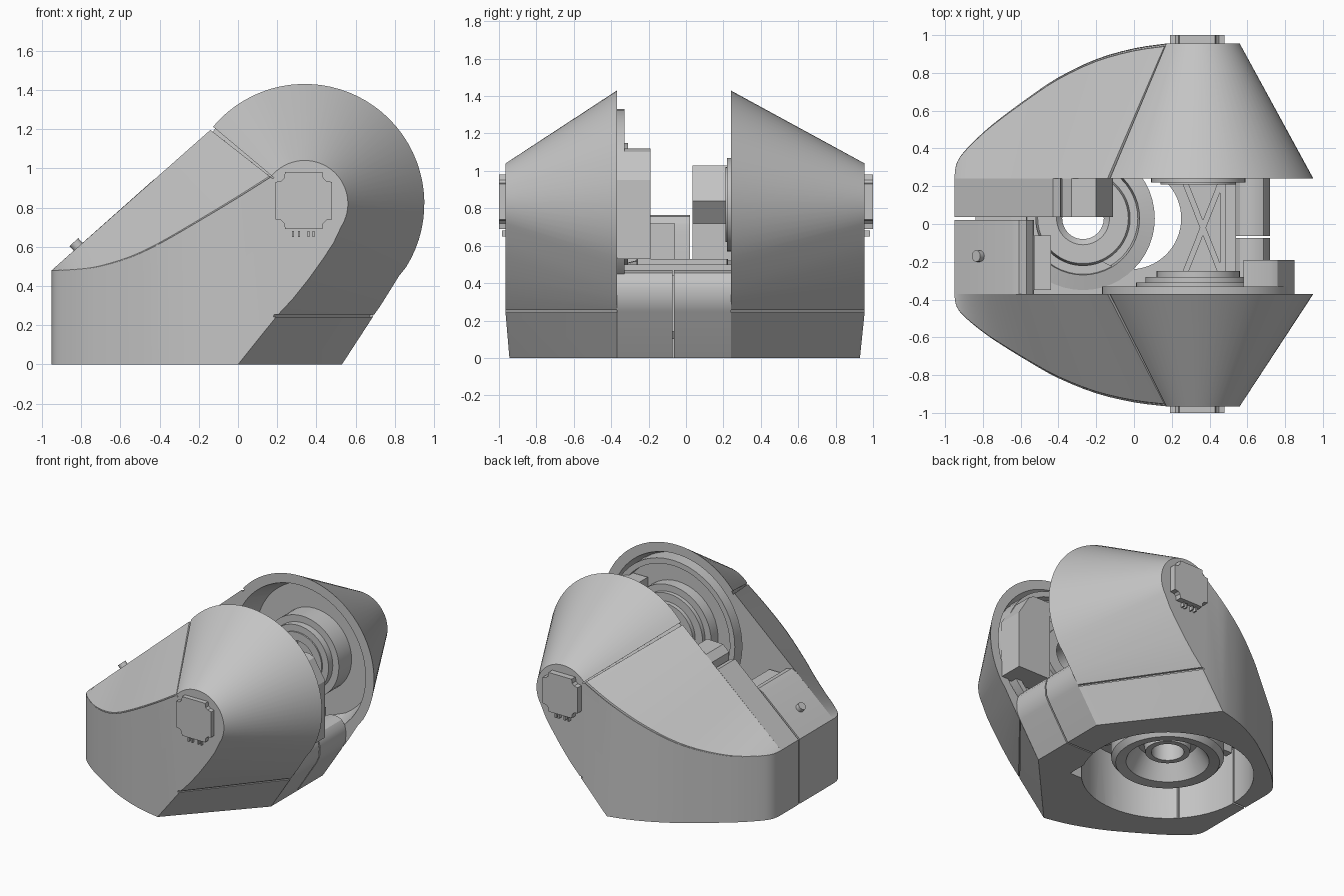
import bpy, bmesh, math
from mathutils import Vector, Matrix

if "Cube" in bpy.data.objects:
    bpy.data.objects.remove(bpy.data.objects["Cube"], do_unlink=True)

GREY = (0.55, 0.55, 0.55, 1)
mat = bpy.data.materials.new("plain grey")
mat.use_nodes = True
mat.diffuse_color = GREY
mat.node_tree.nodes["Principled BSDF"].inputs["Base Color"].default_value = GREY

HUB = Vector((0.34, 0.82))         # cheek axis in x, z
BEARING = Vector((-0.27, 0.03))    # base axis in x, y


def shade(ob):
    bpy.ops.object.select_all(action='DESELECT')
    ob.select_set(True)
    bpy.context.view_layer.objects.active = ob
    bpy.ops.object.shade_smooth_by_angle(angle=math.radians(28))


def finish(bm, name):
    bmesh.ops.recalc_face_normals(bm, faces=bm.faces[:])
    mesh = bpy.data.meshes.new(name)
    bm.to_mesh(mesh)
    bm.free()
    mesh.materials.append(mat)
    ob = bpy.data.objects.new(name, mesh)
    bpy.context.collection.objects.link(ob)
    shade(ob)
    return ob


def prism(name, pts, y0, y1):
    """Extrude an x, z outline from y0 to y1."""
    bm = bmesh.new()
    a, b = [[bm.verts.new((x, y, z)) for x, z in pts] for y in (y0, y1)]
    bm.faces.new(a)
    bm.faces.new(b)
    for i in range(len(pts)):
        bm.faces.new((a[i - 1], a[i], b[i], b[i - 1]))
    return finish(bm, name)


def box(name, x0, x1, y0, y1, z0, z1):
    return prism(name, [(x0, z0), (x1, z0), (x1, z1), (x0, z1)], y0, y1)


def lathe(name, profile, place, steps=48):
    """Revolve a closed radius, height outline about a placed z axis."""
    bm = bmesh.new()
    rings = []
    for i in range(steps):
        a = math.tau * i / steps
        rings.append([bm.verts.new(place @ Vector((r * math.cos(a), r * math.sin(a), h)))
                      for r, h in profile])
    for i in range(steps):
        p, q = rings[i - 1], rings[i]
        for j in range(len(profile)):
            bm.faces.new((p[j - 1], p[j], q[j], q[j - 1]))
    return finish(bm, name)


def rod(name, r, length, place, steps=20):
    bm = bmesh.new()
    bmesh.ops.create_cone(bm, cap_ends=True, segments=steps, radius1=r, radius2=r,
                          depth=length, matrix=place)
    return finish(bm, name)


def cut(ob, centre, r, z0, z1):
    """Cut a vertical round hole and discard the cutter."""
    cutter = rod("hole_cutter", r, z1 - z0,
                 Matrix.Translation((*centre, (z0 + z1) / 2)), 64)
    cutter.hide_render = True
    mod = ob.modifiers.new("hole", 'BOOLEAN')
    mod.operation = 'DIFFERENCE'
    mod.solver = 'EXACT'
    mod.object = cutter
    bpy.context.view_layer.objects.active = ob
    bpy.ops.object.modifier_apply(modifier=mod.name)
    bpy.data.objects.remove(cutter, do_unlink=True)
    shade(ob)


def polar(r, deg):
    a = math.radians(deg)
    return HUB[0] + r * math.cos(a), HUB[1] + r * math.sin(a)


def lerp(a, b, t):
    return [p + (q - p) * t for p, q in zip(a, b)]


def smooth_path(pts, steps):
    """Sample a smooth curve through the points."""
    p = [Vector(v) for v in [pts[0]] + pts + [pts[-1]]]
    out = []
    for a, b, c, d in zip(p, p[1:], p[2:], p[3:]):
        for k in range(steps):
            t = k / steps
            out.append(b + (c - a) * (t / 2) + (a * 2 - b * 5 + c * 4 - d) * (t * t / 2)
                       + (b * 3 - a - c * 3 + d) * (t ** 3 / 2))
    return out + [p[-1]]


# Cover edge: x, z and relative depth along the bulging side wall
EDGE = smooth_path([(-.95, .48, .02), (-.94, .48, .11), (-.9, .48, .2), (-.8, .485, .34),
                    (-.7, .5, .455), (-.55, .545, .61), (-.4, .615, .75), (-.2, .73, .885),
                    (0, .85, .965), (.167, .955, 1)], 3)
FOOT = 24    # index of the cover point above the side wall's lower corner


def cheek(name, y_in, depth):
    outer, inner = [], []

    def add(o, i, d=1):
        outer.append((*o, d))
        inner.append((*i, 0))

    # Sloping cover
    corner, shoulder = (-.95, .48), polar(.61, 142)
    for x, z, d in EDGE:
        add((x, z), lerp(corner, shoulder, (x + .95) / 1.117), d)
    # Seam, then the conical shell
    for a in (142, 140):
        add(polar(.205, a), polar(.595, a))
    for k in range(37):
        a = 140 - 172 * k / 36
        add(polar(.22, a), polar(.61, a))
    # Rear flank, with the skirt seam
    for o, i in (((.487, .62), (.82, .45)), ((.435, .54), (.78, .385)),
                 ((.36, .435), (.75, .337)), ((.28, .335), (.72, .29)),
                 ((.205, .255), (.695, .255)), ((.185, .255), (.675, .255)),
                 ((.18, .243), (.67, .243)), ((.195, .243), (.688, .243))):
        add(o, i)
    # Underside
    for k, (x, z, d) in enumerate(reversed(EDGE[:FOOT + 1])):
        add((x, 0), (.53 - 1.48 * k / FOOT, 0), d)

    bm = bmesh.new()
    n = len(outer)

    def ring(points):
        return [bm.verts.new((x, y_in + depth * d, z)) for x, z, d in points]

    rings = []
    for t in (0, .004, .007, .018, .021, 1):
        pts = [lerp(o, i, t) for o, i in zip(outer, inner)]
        if t in (.007, .018):
            for p in pts[1:len(EDGE)]:
                p[1] -= .015
        rings.append(ring(pts))
    # Flat inner face with a round recess about the hub
    for r, d in ((.54, 0), (.48, .25)):
        pts = []
        for x, z, _ in inner:
            v = Vector((x, z)) - HUB
            pts.append((*(HUB + v.normalized() * r), d))
        rings.append(ring(pts))
    for a, b in zip(rings, rings[1:]):
        for j in range(n):
            bm.faces.new((a[j - 1], a[j], b[j], b[j - 1]))
    bm.faces.new(rings[-1])
    # Side wall
    w = rings[0]
    for j in range(FOOT):
        bm.faces.new((w[j], w[j + 1], w[n - 2 - j], w[n - 1 - j]))
    bm.faces.new(w[FOOT:n - FOOT])
    cut(finish(bm, name), BEARING, .58, -.1, .42)


cheek("front_cheek", -.37, -.595)
cheek("back_cheek", .24, .715)

# Nose halves between the cheeks
nose_front = prism("nose_front", [(-.95, 0), (-.95, .48), (-.65, .745), (-.61, .765),
                                  (-.57, .755), (-.54, .72), (-.53, .67), (-.53, .43),
                                  (-.7, .43), (-.7, 0)], -.37, .022)
nose_back = prism("nose_back", [(-.95, 0), (-.95, .48), (-.43, .942), (-.39, .93),
                                (-.38, .89), (-.38, .43), (-.7, .43), (-.7, 0)], .036, .24)
box("nose_ledge", -.53, -.44, -.35, -.06, .45, .72)
prism("back_inner_box", [(-.38, .5), (-.38, .98), (-.33, 1.025), (-.2, 1.03),
                         (-.11, .84), (-.2, .72), (-.2, .5)], .036, .24)

# Rounded rear posts
POST = [(.53, 0), (.69, .25), (.715, .3), (.72, .37), (.71, .42), (.685, .455),
        (.645, .47), (.6, .47), (.56, .455), (.535, .42), (.53, .35),
        (.4, .15), (.25, .1), (.25, 0)]
posts = [prism("rear_post_front", POST, -.37, -.073),
         prism("rear_post_back", POST, -.063, .24)]
for part in [nose_front, nose_back] + posts:
    cut(part, BEARING, .58, -.1, .42)

# Floor with round openings, and crossing ribs
floor = box("floor", -.84, .54, -.39, .26, .44, .5)
cut(floor, (-.02, .03), .27, .3, .7)
cut(floor, BEARING, .25, .3, .7)


def bar(name, a, b, width, z0, z1):
    a, b = Vector(a), Vector(b)
    run = b - a
    bm = bmesh.new()
    bmesh.ops.create_cube(bm, size=1)
    bmesh.ops.scale(bm, vec=(run.length, width, z1 - z0), verts=bm.verts)
    mid = (a + b) / 2
    bm.transform(Matrix.Translation((mid.x, mid.y, (z0 + z1) / 2))
                 @ Matrix.Rotation(math.atan2(run.y, run.x), 4, 'Z'))
    finish(bm, name)


bar("floor_rib_a", (.27, .22), (.46, -.26), .03, .49, .53)
bar("floor_rib_b", (.27, -.26), (.46, .22), .03, .49, .53)
bar("floor_rib_c", (.47, -.26), (.47, .22), .03, .49, .53)
for k, deg in enumerate((-65, 60, 180, 235)):
    a = math.radians(deg)
    u = Vector((math.cos(a), math.sin(a)))
    bar(f"bearing_arm_{k}", BEARING + u * .34, BEARING + u * .54, .06, .36, .45)

# Base bearing
lathe("bearing", [(.38, .14), (.38, .5), (.3, .52), (.29, .47), (.25, .47), (.24, .5),
                  (.14, .5), (.11, .47), (.11, .18), (.15, .18), (.16, .25), (.2, .25),
                  (.28, .11), (.35, .1)], Matrix.Translation((*BEARING, 0)))


def hub(y, s):
    """Hub frame whose z axis points along s * y."""
    return (Matrix.Translation((HUB[0], y, HUB[1]))
            @ Matrix.Rotation(-s * math.pi / 2, 4, 'X'))


# Stepped motors on the inner cheek faces
lathe("front_motor", [(.51, -.13), (.51, .04), (.47, .04), (.47, -.02), (.33, -.02),
                      (.33, .06), (.28, .06), (.28, .09), (.22, .09), (.22, .12),
                      (.13, .12), (.13, -.13)], hub(-.37, 1))
lathe("back_motor", [(.3, -.18), (.3, -.03), (.25, -.03), (.25, .02), (.2, .02),
                     (.2, .03), (.14, .03), (.14, -.18)], hub(.24, -1))
prism("front_motor_box", [(.58, .53), (.58, 1.12), (.72, 1.12), (.76, 1.1),
                          (.85, .95), (.85, .53)], -.38, -.19)

# Outer caps with notched corners, and pins beneath
CAP = []
for c, s in ((1, 0), (0, 1), (-1, 0), (0, -1)):
    for u, v in ((.145, .095), (.115, .1), (.1, .115), (.095, .145)):
        CAP.append((.335 + u * c - v * s, .835 + u * s + v * c))
for side, y0, y1 in (("front", -1, -.95), ("back", .94, 1)):
    prism(f"{side}_cap", CAP, y0, y1)
    for k, x in enumerate((.28, .31, .36, .385)):
        box(f"{side}_pin_{k}", x - .005, x + .005, y0 + .015, y1 - .015, .65, .68)

# Nose button
rod("nose_button", .03, .05, Matrix.Translation((-.82, -.17, .605))
    @ Matrix.Rotation(-math.atan(.889), 4, 'Y'))
